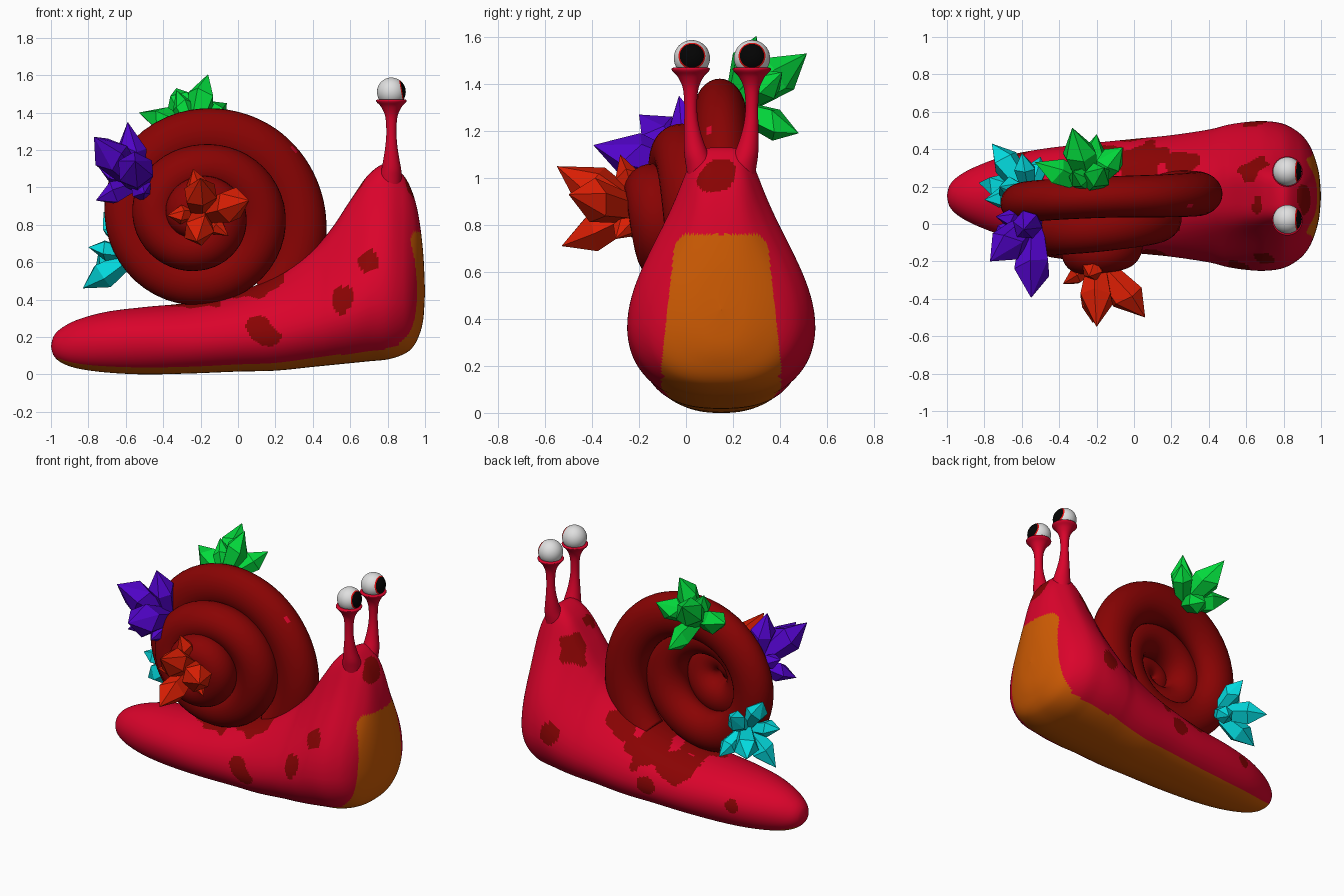
import bpy, bmesh, math, random
from mathutils import Vector, noise

if "Cube" in bpy.data.objects:
    bpy.data.objects.remove(bpy.data.objects["Cube"])

random.seed(4)
CY = 0.15  # body centre line


def mat(name, r, g, b):
    m = bpy.data.materials.new(name)
    m.diffuse_color = (r, g, b, 1)
    m.use_nodes = True
    m.node_tree.nodes["Principled BSDF"].inputs["Base Color"].default_value = m.diffuse_color
    return m


RED = mat("crimson skin", 0.70, 0.001, 0.024)
DARK = mat("dark red", 0.25, 0.001, 0.001)
ORANGE = mat("orange belly", 0.62, 0.105, 0.001)
WHITE = mat("eye white", 0.74, 0.74, 0.74)
BLACK = mat("pupil black", 0.001, 0.001, 0.001)
RIM = mat("iris red", 0.8, 0.004, 0.004)
GREEN = mat("green crystal", 0.001, 0.70, 0.045)
PURPLE = mat("purple crystal", 0.085, 0.001, 0.60)
FLAME = mat("red orange crystal", 0.70, 0.013, 0.001)
CYAN = mat("cyan crystal", 0.001, 0.70, 0.73)


def finish(bm, name, mats, smooth):
    bmesh.ops.remove_doubles(bm, verts=bm.verts, dist=1e-5)
    bmesh.ops.recalc_face_normals(bm, faces=bm.faces)
    for f in bm.faces:
        f.smooth = smooth
    me = bpy.data.meshes.new(name)
    bm.to_mesh(me)
    bm.free()
    for m in mats:
        me.materials.append(m)
    ob = bpy.data.objects.new(name, me)
    bpy.context.collection.objects.link(ob)
    return ob


def loft(bm, rings):
    """Skin a list of equal point rings and close both ends."""
    vs = [[bm.verts.new(p) for p in r] for r in rings]
    n = len(vs[0])
    for a, b in zip(vs, vs[1:]):
        for i in range(n):
            j = (i + 1) % n
            bm.faces.new((a[i], a[j], b[j], b[i]))
    bm.faces.new(vs[0])
    bm.faces.new(vs[-1])


def spline(keys, steps):
    """Catmull-Rom through rows of numbers."""
    out = []
    for i in range(len(keys) - 1):
        p0, p1 = keys[max(i - 1, 0)], keys[i]
        p2, p3 = keys[i + 1], keys[min(i + 2, len(keys) - 1)]
        for s in range(steps):
            t = s / steps
            out.append([0.5 * (2 * b + (c - a) * t + (2 * a - 5 * b + 4 * c - d) * t * t
                               + (3 * b - a - 3 * c + d) * t ** 3)
                        for a, b, c, d in zip(p0, p1, p2, p3)])
    out.append(list(keys[-1]))
    return out


def paint_spots(ob, spots, index):
    """Blotchy patches centred on the faces nearest the given points."""
    polys = ob.data.polygons
    cs = [p.center.copy() for p in polys]
    for x, y, z, r in spots:
        q = Vector((x, y, z))
        c = min(cs, key=lambda v: (v - q).length_squared)
        for p, v in zip(polys, cs):
            d = (v - c).length
            if d < 1.6 * r and p.material_index == 0 and d < r * (1 + 0.6 * noise.noise(v * 10)):
                p.material_index = index


# Body: sections along x (x, bottom, top, widest height, half width, head taper)
sections = [
    (-1, .15, .15, .15, .002, 0), (-.985, .10, .205, .15, .058, 0), (-.94, .06, .25, .15, .105, 0),
    (-.85, .03, .295, .16, .155, 0), (-.7, .01, .335, .17, .21, 0), (-.5, 0, .36, .18, .25, 0),
    (-.25, .005, .385, .18, .28, 0), (0, .015, .44, .2, .305, .05), (.2, .02, .53, .22, .325, .2),
    (.4, .04, .67, .27, .355, .5), (.5, .05, .78, .3, .38, .7), (.6, .06, .93, .33, .395, .9),
    (.7, .07, 1.07, .37, .4, 1), (.8, .08, 1.13, .38, .385, 1), (.88, .105, 1.07, .38, .34, 1),
    (.93, .14, .98, .38, .285, .9), (.965, .20, .85, .4, .21, .6), (.99, .29, .65, .42, .115, .2),
    (1, .44, .44, .44, .002, 0)]
rings = []
N = 144
for x, zb, zt, zw, w, k in spline(sections, 18):
    ring = []
    for i in range(N):
        a = 2 * math.pi * i / N
        c, s = math.cos(a), math.sin(a)
        m = abs(c)
        if s > 0:  # upper half narrows into a neck toward the head
            m = (1 - k) * m + k * (0.53 * math.sqrt(m) + 0.47 * m ** 6)
        else:  # fuller underside
            m = m ** 0.8
        z = zw + s * ((zt - zw) if s > 0 else (zw - zb))
        ring.append((x, CY + math.copysign(m * w, c), z))
    rings.append(ring)
bm = bmesh.new()
loft(bm, rings)
body = finish(bm, "body", [RED, DARK, ORANGE], True)


def half_width(x):
    for a, b in zip(sections, sections[1:]):
        if a[0] <= x <= b[0]:
            return a[4] + (b[4] - a[4]) * (x - a[0]) / (b[0] - a[0])
    return 0


# Orange sole and breast plate
for p in body.data.polygons:
    x, y, z = p.center
    d = abs(y - CY)
    if x > 0.86:
        corner = max(0, z - 0.7)
        if z < 0.76 and d < 0.255 - 0.11 * max(0, z - 0.2) - 10 * corner ** 2:
            p.material_index = 2
    elif x > -0.965 and p.normal.z < 0 and d < min(0.255, 0.68 * half_width(x)):
        p.material_index = 2

paint_spots(body, [
    (.14, -.16, .23, .075), (.56, -.24, .40, .06), (.70, -.19, .59, .06), (.93, .14, 1.02, .085),
    (.63, .31, .90, .09), (.65, .53, .42, .07), (.66, .10, 1.0, .045), (.24, .33, .50, .10),
    (.05, .33, .42, .14), (-.15, .34, .34, .12), (0, .45, .2, .06), (-.6, .38, .2, .04),
    (.1, .1, .48, .15), (.18, -.02, .52, .07), (-.2, .1, .38, .14)], 1)

# Shell: tapering spiral tube (turn, spiral radius, tube radius, y, sideways stretch)
whorl = [
    (-.14, .59, .14, .17, .85), (-.06, .555, .14, .165, .85), (0, .53, .14, .16, .85),
    (.125, .475, .143, .15, .8), (.25, .428, .143, .142, .77), (.5, .384, .13, .11, .85),
    (.75, .35, .13, .07, .9), (1, .32, .135, .03, .95), (1.25, .25, .13, -.02, 1),
    (1.5, .235, .13, -.045, 1), (1.75, .165, .13, -.08, 1), (2, .12, .125, -.12, 1),
    (2.25, .09, .12, -.145, 1), (2.5, .07, .115, -.155, 1), (2.75, .02, .085, -.19, 1)]
rings = []
for t, R, r, y, e in spline(whorl, 12):
    a = 2 * math.pi * t
    ring = []
    for i in range(32):
        b = 2 * math.pi * i / 32
        q = R + r * math.cos(b)
        ring.append((-.2 + q * math.cos(a), y + e * r * math.sin(b), .85 + q * math.sin(a)))
    rings.append(ring)
bm = bmesh.new()
loft(bm, rings)
shell = finish(bm, "shell", [DARK, RED], True)
paint_spots(shell, [(.29, .1, 1.22, .022)], 1)

# Eye stalks (height, radius, sideways offset, x) and eyeballs
stalk = [(.95, .06, .075, .81), (1.05, .06, .09, .815), (1.1, .052, .105, .82), (1.16, .041, .118, .82),
         (1.23, .031, .127, .82), (1.3, .027, .13, .82), (1.38, .033, .13, .82), (1.43, .055, .13, .82),
         (1.455, .078, .13, .82), (1.467, .08, .13, .82), (1.47, .06, .13, .82), (1.46, .01, .13, .82)]
look = Vector((1, 0, 0.18)).normalized()
for side, label in ((-1, "right"), (1, "left")):
    bm = bmesh.new()
    loft(bm, [[(x + r * math.cos(i * math.pi / 16), CY + side * dy + r * math.sin(i * math.pi / 16), z)
               for i in range(32)] for z, r, dy, x in spline(stalk, 4)])
    finish(bm, label + "_eye_stalk", [RED], True)

    bm = bmesh.new()
    bmesh.ops.create_uvsphere(bm, u_segments=40, v_segments=30, radius=0.077)
    for f in bm.faces:  # pupil and iris are rings round the pole
        ang = math.degrees(math.acos(f.calc_center_median().normalized().z))
        f.material_index = 1 if ang < 42 else 2 if ang < 48 else 0
    eye = finish(bm, label + "_eye", [WHITE, BLACK, RIM], True)
    eye.rotation_mode = 'QUATERNION'
    eye.rotation_quaternion = look.to_track_quat('Z', 'Y')
    eye.location = (.82, CY + .003 + side * .128, 1.51)


# Crystal clusters: faceted spikes from a shared root to each tip
def cluster(name, material, root, tips):
    bm = bmesh.new()
    root = Vector(root)
    for tip in tips:
        axis = Vector(tip) - root
        L = axis.length
        q = axis.to_track_quat('Z', 'Y')
        n = random.choice((5, 6))
        turn = random.random() * 6
        rows = []
        for h, r in ((0, .13), (.62, .235)):
            rows.append([])
            for i in range(n):
                a = turn + 2 * math.pi * i / n
                hh = h + (random.uniform(-.09, .09) if h else 0)
                rows[-1].append(bm.verts.new(root + q @ Vector((r * L * math.cos(a), r * L * math.sin(a), hh * L))))
        top = bm.verts.new(tip)
        bm.faces.new(rows[0])
        for i in range(n):
            j = (i + 1) % n
            bm.faces.new((rows[0][i], rows[0][j], rows[1][j], rows[1][i]))
            bm.faces.new((rows[1][i], rows[1][j], top))
    finish(bm, name, [material], False)


cluster("green_crystals", GREEN, (-.24, .2, 1.3), [
    (-.16, .30, 1.605), (-.33, .515, 1.53), (-.53, .33, 1.40), (-.06, .41, 1.45), (-.2, .48, 1.19),
    (-.33, .28, 1.52)])
cluster("purple_crystals", PURPLE, (-.54, .03, 1.02), [
    (-.59, -.03, 1.35), (-.77, -.2, 1.27), (-.55, -.395, 1.14), (-.76, -.1, .93), (-.50, -.22, .97),
    (-.74, .04, 1.1)])
cluster("red_orange_crystals", FLAME, (-.2, -.2, .86), [
    (-.24, -.28, 1.10), (.06, -.5, .93), (-.2, -.55, 1.05), (-.22, -.53, .71), (-.38, -.32, .85),
    (-.05, -.3, .74)])
cluster("cyan_crystals", CYAN, (-.56, .16, .64), [
    (-.83, .22, .46), (-.76, .43, .58), (-.72, .2, .87), (-.5, .36, .5), (-.6, .38, .80),
    (-.8, .13, .68)])
